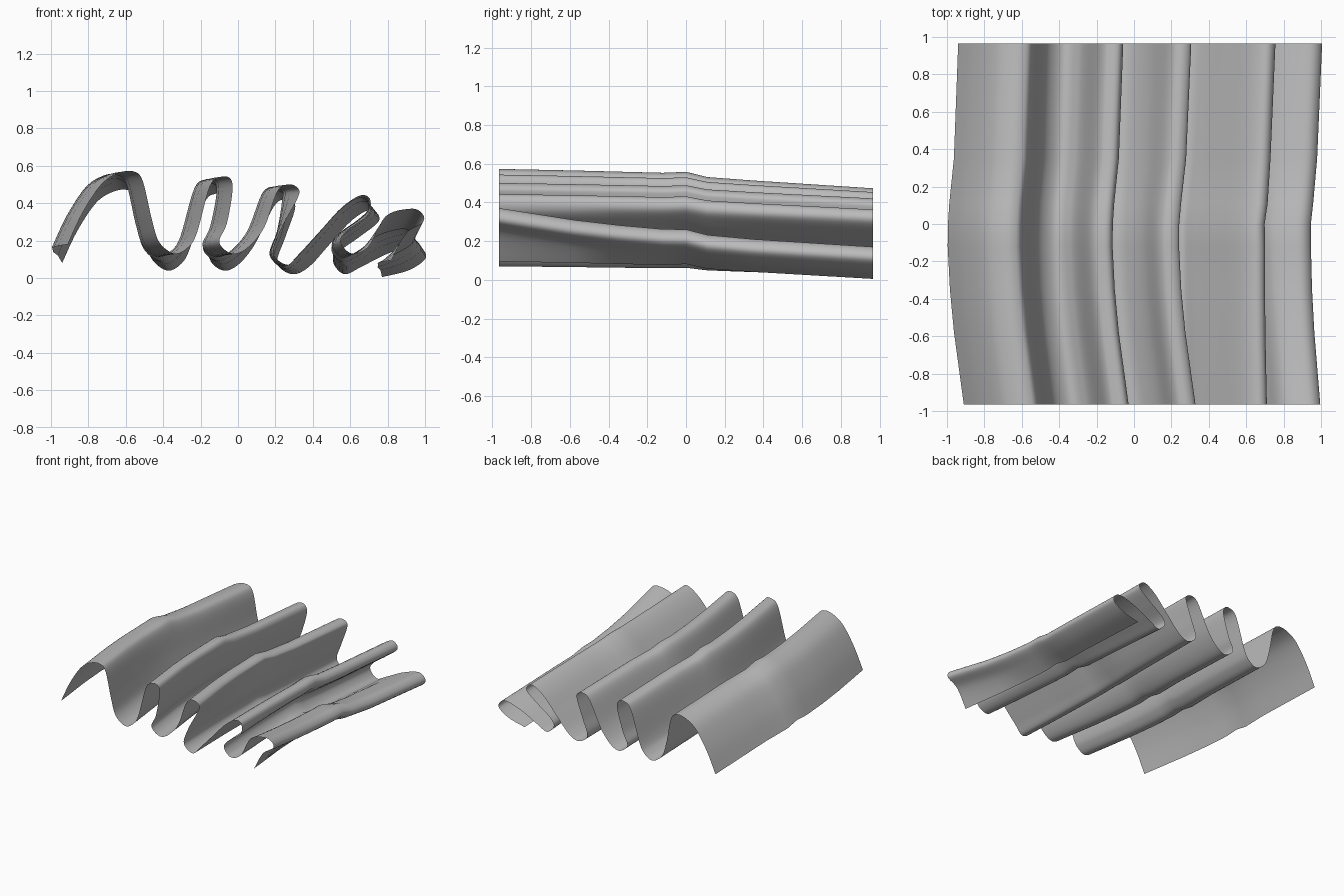
import bpy
import bmesh
from mathutils import Vector

# Remove the default object only
default_cube = bpy.data.objects.get("Cube")
if default_cube:
    bpy.data.objects.remove(default_cube, do_unlink=True)


def make_material(name, colour):
    material = bpy.data.materials.new(name)
    material.use_nodes = True
    material.diffuse_color = colour
    shader = material.node_tree.nodes["Principled BSDF"]
    shader.inputs["Base Color"].default_value = colour
    return material


# Folded cross-section at the back edge, in hundredths of a unit, fold by fold
FOLDS = [
    [(-94, 8), (-86, 25), (-76, 40), (-67, 46), (-59, 47), (-54, 42)],    # first crest
    [(-50, 22), (-46, 10), (-38, 4), (-31, 7), (-26, 15)],                # first trough
    [(-18, 40), (-12, 45), (-7, 44), (-6, 37)],                           # second crest
    [(-11, 20), (-15, 10), (-8, 4), (0, 7), (9, 18)],                     # second trough
    [(19, 38), (25, 42), (30, 40), (30, 35)],                             # third crest
    [(25, 21), (21, 8), (29, 2)],                                         # third trough
    [(38, 6), (49, 18), (60, 30), (69, 36), (74, 35), (75, 30)],          # fourth crest
    [(65, 22), (54, 14), (51, 8), (57, 2), (66, 6)],                      # fourth trough
    [(80, 13), (93, 17), (99, 15), (100, 10), (91, 4), (77, 0.5)],        # hanging flap
]

# How each fold drifts towards the front edge: sideways, upwards, extra lift,
# and how much of the sideways bow it follows
FOLD_DRIFT = [(3, 10, 0, 1), (4, 9, 0, 1), (3, 9, 0, 1), (5, 9, 0, 1), (2, 8, 0, 1),
              (-2, 5, 0, .3), (-4, 8, 0, .25), (4, 11, 0, .5), (-1, 9, 11, .65)]
FLAP_END_DRIFT = (5, 9, 0, .8)

# Stations along the cloth: depth, share of the drift, sideways bow
STATIONS = [(-96.5, 1, 0), (-58, .92, -5), (-35, .86, -7), (-12, .8, -8), (0, .85, -8),
            (11, .58, -6.5), (35, .4, -3.5), (96.5, 0, 0)]
STEPS = 6


def smooth_curve(points, steps):
    """Pass a rounded curve through every given point."""
    padded = [points[0]] + points + [points[-1]]
    result = []
    for before, start, end, after in zip(padded, padded[1:], padded[2:], padded[3:]):
        for step in range(steps):
            t = step / steps
            tangent_a, tangent_b = (end - before) / 2, (after - start) / 2
            bend = 3 * (end - start) - 2 * tangent_a - tangent_b
            twist = 2 * (start - end) + tangent_a + tangent_b
            result.append(start + t * (tangent_a + t * (bend + t * twist)))
    return result + [points[-1]]


def section(depth, share, bow):
    """Cross-section of the cloth at one depth."""
    back_depth, front_depth = STATIONS[-1][0], STATIONS[0][0]
    front = (back_depth - depth) / (back_depth - front_depth)
    points = []
    for fold, drift in zip(FOLDS, FOLD_DRIFT):
        for x, z in fold:
            is_end = fold is FOLDS[-1] and (x, z) == fold[-1]
            side, up, lift, follow = FLAP_END_DRIFT if is_end else drift
            points.append(Vector((x + side * share + bow * follow, depth,
                                  z + up * share + lift * front ** 3)) / 100)
    return smooth_curve(points, STEPS)


# Loft the thin folded cloth through its stations
bm = bmesh.new()
rows = [[bm.verts.new(point) for point in section(*station)] for station in STATIONS]
for row, following in zip(rows, rows[1:]):
    for a, b, c, d in zip(row, row[1:], following[1:], following):
        bm.faces.new((a, b, c, d)).smooth = True

mesh = bpy.data.meshes.new("folded_cloth")
bm.to_mesh(mesh)
bm.free()
mesh.materials.append(make_material("cloth_grey", (0.5, 0.5, 0.5, 1)))
cloth = bpy.data.objects.new("folded_cloth", mesh)
bpy.context.collection.objects.link(cloth)
